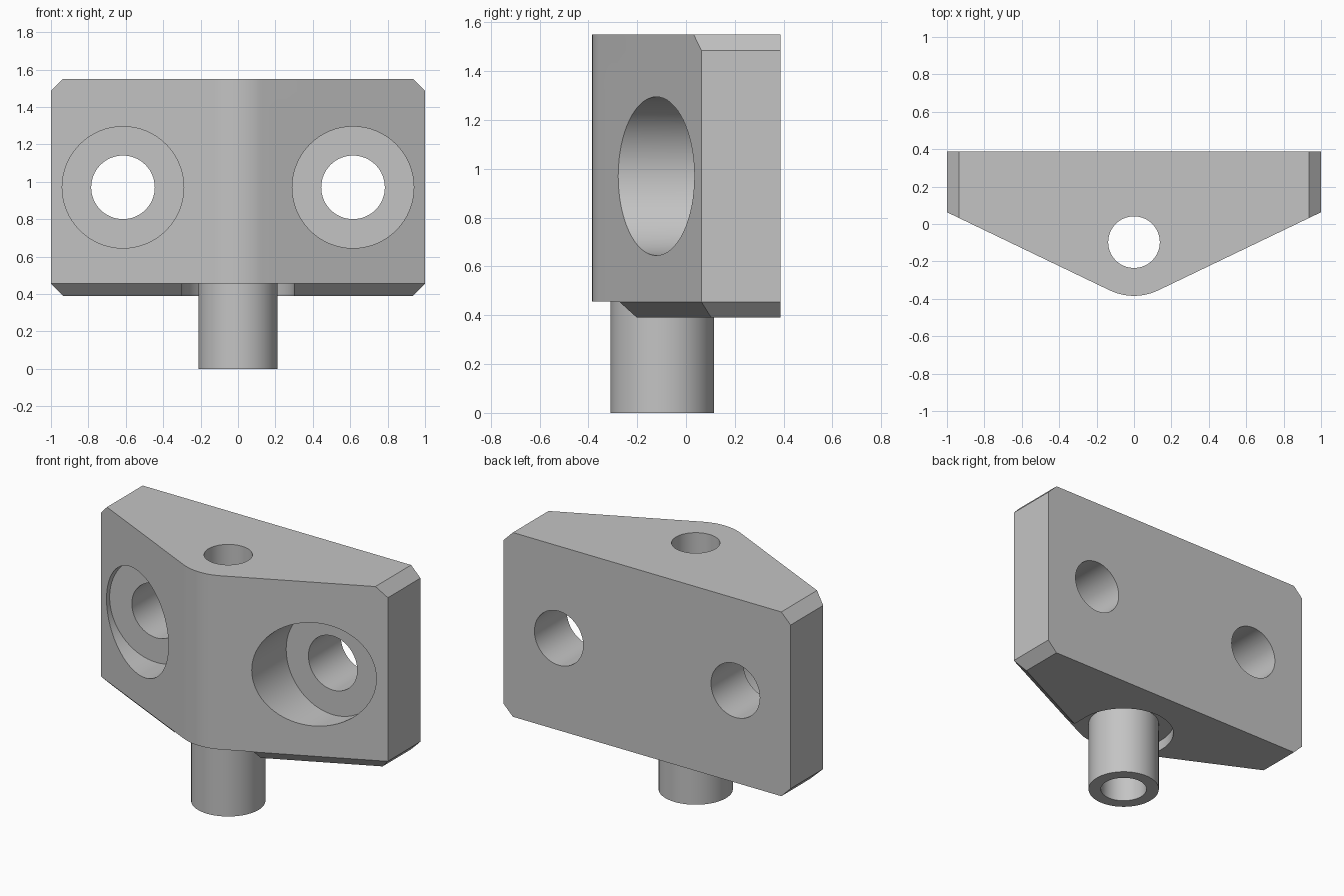
import bpy, bmesh, math
from mathutils import Matrix, Vector

if "Cube" in bpy.data.objects:
    bpy.data.objects.remove(bpy.data.objects["Cube"])

BACK, SLOPE, APEX = 0.387, 0.48, -0.417   # plan outline
BASE, TOP, BEVEL = 0.39, 1.55, 0.065
STEM_Y = -0.097
POCKET_Z = BASE + BEVEL + 0.001

grey = bpy.data.materials.new("plain grey")
grey.use_nodes = True
grey.diffuse_color = (0.55, 0.55, 0.55, 1)
grey.node_tree.nodes["Principled BSDF"].inputs["Base Color"].default_value = grey.diffuse_color


def add_object(name, bm):
    bmesh.ops.recalc_face_normals(bm, faces=bm.faces)
    mesh = bpy.data.meshes.new(name)
    bm.to_mesh(mesh)
    bm.free()
    mesh.materials.append(grey)
    obj = bpy.data.objects.new(name, mesh)
    bpy.context.collection.objects.link(obj)
    return obj


def activate(obj):
    bpy.ops.object.select_all(action='DESELECT')
    obj.select_set(True)
    bpy.context.view_layer.objects.active = obj


def loft(name, rings):
    """Skin a stack of equal-length rings and cap both ends."""
    bm = bmesh.new()
    loops = [[bm.verts.new(p) for p in ring] for ring in rings]
    for low, high in zip(loops, loops[1:]):
        for i in range(len(low)):
            j = (i + 1) % len(low)
            bm.faces.new((low[i], low[j], high[j], high[i]))
    bm.faces.new(loops[0])
    bm.faces.new(loops[-1])
    return add_object(name, bm)


def cylinder(name, radius, start, end):
    start, end = Vector(start), Vector(end)
    axis = end - start
    turn = axis.to_track_quat('Z', 'Y').to_matrix().to_4x4()
    bm = bmesh.new()
    bmesh.ops.create_cone(bm, cap_ends=True, segments=64, radius1=radius, radius2=radius,
                          depth=axis.length, matrix=Matrix.Translation((start + end) / 2) @ turn)
    return add_object(name, bm)


def cut(target, cutter):
    mod = target.modifiers.new("cut", 'BOOLEAN')
    mod.operation, mod.solver, mod.object = 'DIFFERENCE', 'EXACT', cutter
    activate(target)
    bpy.ops.object.modifier_apply(modifier=mod.name)


def remove(*objs):
    for obj in objs:
        bpy.data.objects.remove(obj)


def outline(z, half_width, shift=0.0):
    """Plan outline: flat back, short sides, sloping front with a rounded nose."""
    angle = math.atan(SLOPE)
    radius = 0.13 / math.sin(angle)
    centre = APEX + SLOPE * 0.13 + radius * math.cos(angle) + shift
    corner = APEX + SLOPE * half_width + shift
    points = [(half_width, BACK, z), (half_width, corner, z)]
    for i in range(13):
        a = angle * (1 - i / 6)
        points.append((radius * math.sin(a), centre - radius * math.cos(a), z))
    return points + [(-half_width, corner, z), (-half_width, BACK, z)]


# Block: bevelled below on sides and front, above on the sides only
inset = BEVEL * math.sqrt(1 + SLOPE ** 2)
body = loft("mounting_block", [
    outline(BASE, 1 - BEVEL, inset), outline(BASE + BEVEL, 1),
    outline(TOP - BEVEL, 1), outline(TOP, 1 - BEVEL)])

# U-shaped pocket under the block, open at the front
u_plan = [(0.3 * math.cos(math.pi * i / 32), STEM_Y + 0.3 * math.sin(math.pi * i / 32))
          for i in range(33)] + [(-0.3, -0.6), (0.3, -0.6)]
pocket = loft("pocket_cutter", [[(x, y, z) for x, y in u_plan] for z in (0.2, POCKET_Z)])
cut(body, pocket)
remove(pocket)

# Counterbored screw holes on each side
for side in (-1, 1):
    x, z = side * 0.615, 0.97
    wide = cylinder("counterbore_cutter", 0.325, (x, -0.8, z), (x, 0.065, z))
    narrow = cylinder("screw_hole_cutter", 0.17, (x, -0.8, z), (x, 0.8, z))
    cut(body, wide)
    cut(body, narrow)
    remove(wide, narrow)

# Hollow stem, with its bore running up through the block
stem = cylinder("stem", 0.212, (0, STEM_Y, 0), (0, STEM_Y, POCKET_Z))
bore = cylinder("bore_cutter", 0.138, (0, STEM_Y, -0.2), (0, STEM_Y, 1.8))
cut(body, bore)
cut(stem, bore)
remove(bore)

for obj in (body, stem):
    activate(obj)
    bpy.ops.object.shade_smooth_by_angle(angle=math.radians(20))
